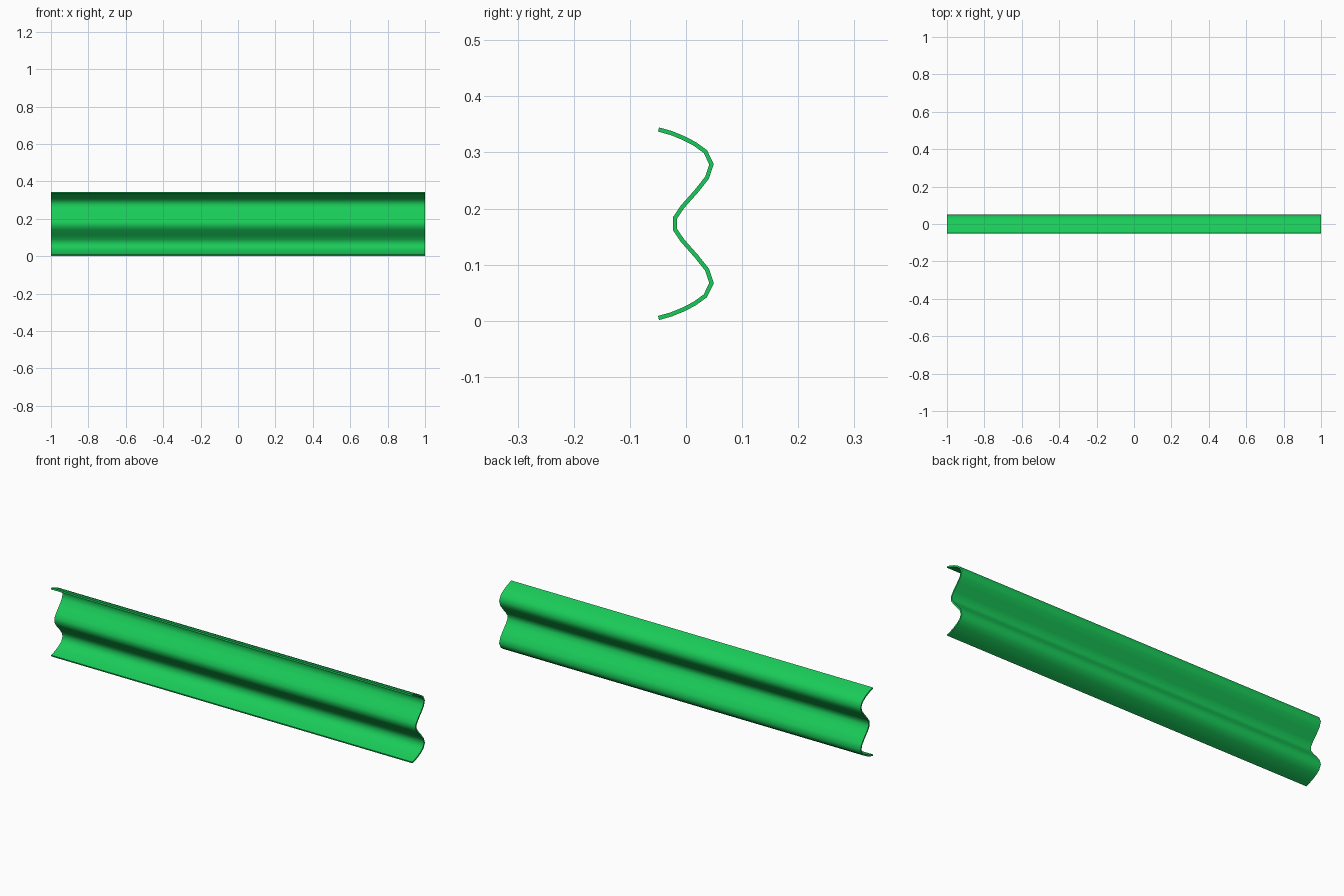
import bpy, bmesh

if "Cube" in bpy.data.objects:
    bpy.data.objects.remove(bpy.data.objects["Cube"])

LENGTH, THICK, HEIGHT = 2.0, 0.0075, 0.346

# Lower half of the rail cross-section (y, z) along its mid-line
half = [(-0.049, 0.005), (-0.026, 0.0115), (-0.004, 0.0205), (0.016, 0.031),
        (0.0345, 0.0445), (0.0455, 0.067), (0.0375, 0.091), (0.0185, 0.115),
        (-0.006, 0.1425), (-0.0195, 0.1625)]
profile = half + [(y, HEIGHT - z) for y, z in reversed(half)]

# Corrugated sheet swept along x
bm = bmesh.new()
rows = [[bm.verts.new((x, y, z)) for y, z in profile] for x in (-LENGTH / 2, LENGTH / 2)]
for i in range(len(profile) - 1):
    bm.faces.new((rows[0][i], rows[1][i], rows[1][i + 1], rows[0][i + 1]))
mesh = bpy.data.meshes.new("guard_rail_beam")
bm.to_mesh(mesh)
bm.free()
rail = bpy.data.objects.new("guard_rail_beam", mesh)
bpy.context.collection.objects.link(rail)

# Sheet-metal thickness
solid = rail.modifiers.new("thickness", 'SOLIDIFY')
solid.thickness = THICK
solid.offset = 0
solid.use_even_offset = True
bpy.context.view_layer.objects.active = rail
rail.select_set(True)
bpy.ops.object.modifier_apply(modifier=solid.name)
bpy.ops.object.shade_smooth_by_angle(angle=0.9)

# Green paint
paint = bpy.data.materials.new("green_paint")
paint.diffuse_color = (0.01, 0.6, 0.1, 1)
paint.use_nodes = True
paint.node_tree.nodes["Principled BSDF"].inputs["Base Color"].default_value = paint.diffuse_color
rail.data.materials.append(paint)
